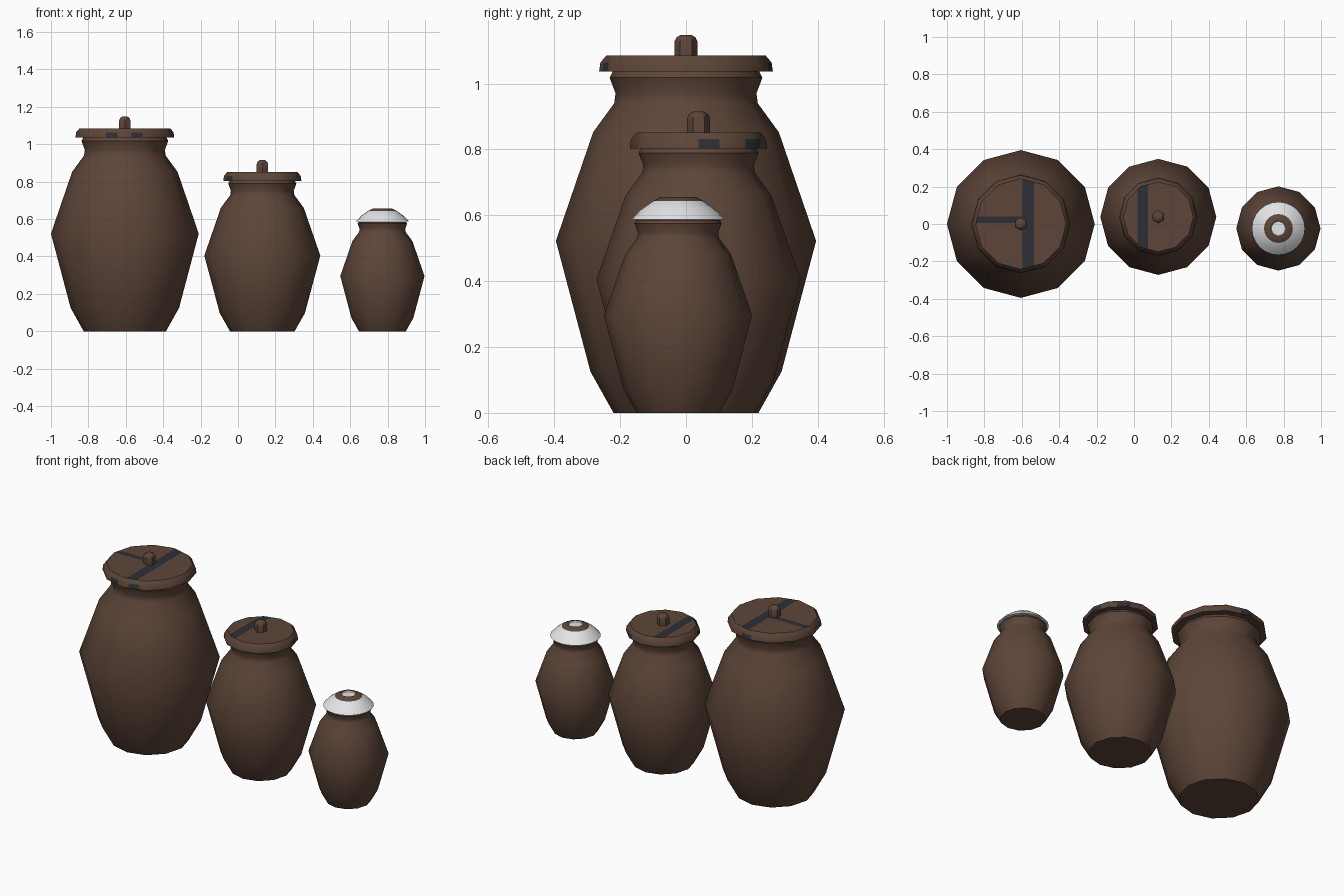
import bpy
import bmesh
from math import sin, cos, pi, radians
from mathutils import Vector

cube = bpy.data.objects.get("Cube")
if cube:
    bpy.data.objects.remove(cube, do_unlink=True)


def material(name, rgb):
    m = bpy.data.materials.new(name)
    m.use_nodes = True
    m.diffuse_color = (*rgb, 1)
    m.node_tree.nodes["Principled BSDF"].inputs["Base Color"].default_value = (*rgb, 1)
    return m


brown = material("brown clay", (0.11, 0.06, 0.04))
slate = material("dark slate", (0.026, 0.028, 0.036))
white = material("white glaze", (0.78, 0.79, 0.81))


def lathe(profile, sides, start=0.0):
    """Closed turned shape from (radius, height) pairs, bottom to top."""
    bm = bmesh.new()
    rings = []
    for r, z in profile:
        angles = [start + 2 * pi * i / sides for i in range(sides)]
        rings.append([bm.verts.new((r * cos(a), r * sin(a), z)) for a in angles])
    for low, high in zip(rings, rings[1:]):
        for i in range(sides):
            j = (i + 1) % sides
            bm.faces.new((low[i], low[j], high[j], high[i]))
    bm.faces.new(rings[0][::-1])
    bm.faces.new(rings[-1])
    return bm


def finish(bm, name, location, mats):
    mesh = bpy.data.meshes.new(name)
    bm.normal_update()
    bm.to_mesh(mesh)
    bm.free()
    for m in mats:
        mesh.materials.append(m)
    ob = bpy.data.objects.new(name, mesh)
    ob.location = location
    bpy.context.collection.objects.link(ob)
    bpy.ops.object.select_all(action='DESELECT')
    ob.select_set(True)
    bpy.context.view_layer.objects.active = ob
    bpy.ops.object.shade_smooth_by_angle(angle=radians(40))
    return ob


def inside(p, box):
    x0, x1, y0, y1 = box
    return x0 < p.x < x1 and y0 < p.y < y1


def paint_boxes(bm, boxes, on_face):
    """Cut the chosen faces along the box sides and colour what lies inside."""
    for box in boxes:
        for k, value in enumerate(box):
            axis = Vector((1, 0, 0)) if k < 2 else Vector((0, 1, 0))
            bm.normal_update()
            faces = [f for f in bm.faces if on_face(f)]
            geom = faces + list({e for f in faces for e in f.edges})
            geom += list({v for f in faces for v in f.verts})
            bmesh.ops.bisect_plane(bm, geom=geom, dist=1e-5, plane_co=axis * value, plane_no=axis)
    bm.normal_update()
    for f in bm.faces:
        if on_face(f) and any(inside(f.calc_center_median(), b) for b in boxes):
            f.material_index = 1


def add_body(name, location, rs, zs):
    shape = [(0.22, 0), (0.29, 0.125), (0.395, 0.522), (0.282, 0.852), (0.218, 0.94),
             (0.214, 0.97), (0.232, 1.018), (0.223, 1.036)]
    finish(lathe([(r * rs, z * zs) for r, z in shape], 12), name, location, [brown])


def add_lid(name, location, r, z, top_boxes, rim_boxes):
    bm = lathe([(r, 0), (r - 0.004, 0.028), (r - 0.022, 0.049)], 12)
    paint_boxes(bm, top_boxes, lambda f: f.normal.z > 0.9)
    paint_boxes(bm, rim_boxes, lambda f: 0 < f.normal.z < 0.4)
    x, y, _ = location
    finish(bm, name + "_lid", (x, y, z), [brown, slate])
    knob = lathe([(0.035, 0), (0.035, 0.042), (0.029, 0.055), (0.016, 0.063)], 6, pi / 2)
    finish(knob, name + "_lid_knob", (x, y, z + 0.049), [brown])


# Large jar
large = (-0.605, 0, 0)
add_body("large_jar", large, 1, 1)
add_lid("large_jar", large, 0.264, 1.036,
        [(0.01, 0.07, -1, 1), (-1, 0.01, 0.005, 0.04)],
        [(-0.1, -0.04, -1, 0), (0.035, 0.095, -1, 0), (-0.02, 0.05, 0, 1)])

# Medium jar
medium = (0.13, 0.038, 0)
add_body("medium_jar", medium, 0.785, 0.775)
add_lid("medium_jar", medium, 0.209, 0.803,
        [(-0.11, -0.055, -1, 1)],
        [(0.1, 1, 0, 0.063), (0, 1, 0.142, 0.185), (-1, -0.16, -1, -0.06)])

# Small jar
small = (0.772, -0.024, 0)
add_body("small_jar", small, 0.57, 0.565)

# Upturned bowl covering the small jar, with a bare clay foot ring
bowl = lathe([(0.142, 0.587), (0.114, 0.617), (0.077, 0.643), (0.052, 0.656),
              (0.04, 0.656), (0.037, 0.65)], 24)
for f in bowl.faces:
    c = f.calc_center_median()
    if c.z > 0.645 and c.xy.length > 0.039:
        f.material_index = 1
finish(bowl, "small_jar_bowl_cover", small, [white, brown])
